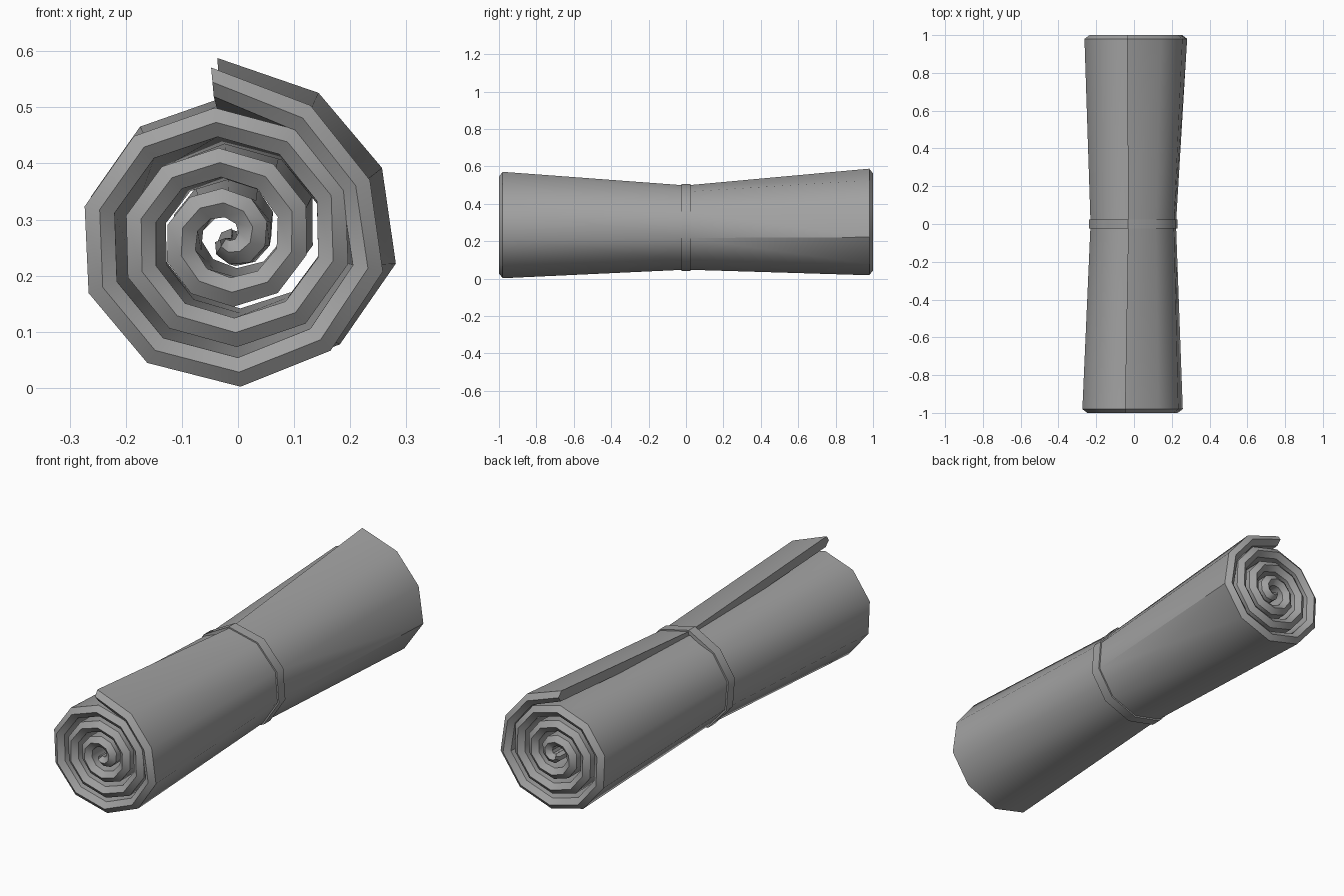
import bpy, bmesh, math

if "Cube" in bpy.data.objects:
    bpy.data.objects.remove(bpy.data.objects["Cube"])

SEG = 37                       # spiral steps, ten per turn
XS = 1.055                     # roll is slightly wider than tall

grey = bpy.data.materials.new("dark_grey")
grey.diffuse_color = (0.36, 0.36, 0.36, 1)
grey.use_nodes = True
grey.node_tree.nodes["Principled BSDF"].inputs["Base Color"].default_value = grey.diffuse_color


def angle(i):
    return math.radians(95 - 36 * i)


def end_radius(t):
    # second and third outer corners are pulled in a little
    return 0.278 - 0.072 * t - (0.016 if 0.05 < t < 0.25 else 0)


def front_radius(t):
    # front end is a little flatter on its right side
    a = math.radians(95 - 360 * t)
    return end_radius(t) - (0.012 * max(0, math.cos(a)) if t < 0.6 else 0)


def mid_radius(t):
    # pinched waist: outer turn is pulled tight
    return 0.209 - 0.020 * t if t < 1 else 0.189 - 0.064 * (t - 1)


FRONT, MID, BACK = (-0.020, 0.268), (-0.009, 0.268), (-0.009, 0.285)


def finish(bm, name):
    bmesh.ops.recalc_face_normals(bm, faces=bm.faces)
    me = bpy.data.meshes.new(name)
    bm.to_mesh(me)
    bm.free()
    me.materials.append(grey)
    ob = bpy.data.objects.new(name, me)
    bpy.context.collection.objects.link(ob)
    bpy.ops.object.select_all(action='DESELECT')
    ob.select_set(True)
    bpy.context.view_layer.objects.active = ob
    bpy.ops.object.shade_smooth_by_angle(angle=math.radians(40))
    return ob


def loft(bm, rings, closed):
    n = len(rings[0])
    pairs = list(zip(rings, rings[1:] + rings[:1])) if closed else list(zip(rings, rings[1:]))
    for a, b in pairs:
        for k in range(n):
            j = (k + 1) % n
            bm.faces.new((a[k], a[j], b[j], b[k]))


# rolled sheet: section is a long strip with ridged ends, swept along the spiral
# each entry: y, radius function, centre, thickness side, half thickness
section = [(-1.0, front_radius, FRONT, 0, 0.026),
           (-0.98, front_radius, FRONT, 1, 0.026),
           (0.0, mid_radius, MID, 1, 0.022),
           (0.98, end_radius, BACK, 1, 0.026),
           (1.0, end_radius, BACK, 0, 0.026),
           (0.98, end_radius, BACK, -1, 0.026),
           (0.0, mid_radius, MID, -1, 0.022),
           (-0.98, front_radius, FRONT, -1, 0.026)]
bm = bmesh.new()
rings = []
for i in range(SEG + 1):
    a, ring = angle(i), []
    for y, rad, c, side, half in section:
        r = rad(i / 10)
        r += side * min(half, 0.85 * r)
        ring.append(bm.verts.new((c[0] + XS * r * math.cos(a), y, c[1] + r * math.sin(a))))
    rings.append(ring)
loft(bm, rings, False)
# flap edge and inner edge
for r in (rings[0], rings[-1]):
    bm.faces.new((r[0], r[1], r[7]))
    bm.faces.new((r[1], r[2], r[6], r[7]))
    bm.faces.new((r[2], r[3], r[5], r[6]))
    bm.faces.new((r[3], r[4], r[5]))
finish(bm, "rolled_sheet")

# tie band round the waist
bm = bmesh.new()
rings = []
for i in range(10):
    a = angle(i)
    r = mid_radius(i / 10) + 0.022
    rings.append([bm.verts.new((MID[0] + XS * (r + d) * math.cos(a), y, MID[1] + (r + d) * math.sin(a)))
                  for y, d in ((-0.024, -0.01), (-0.024, 0.008), (0.024, 0.008), (0.024, -0.01))])
loft(bm, rings, True)
finish(bm, "tie_band")
